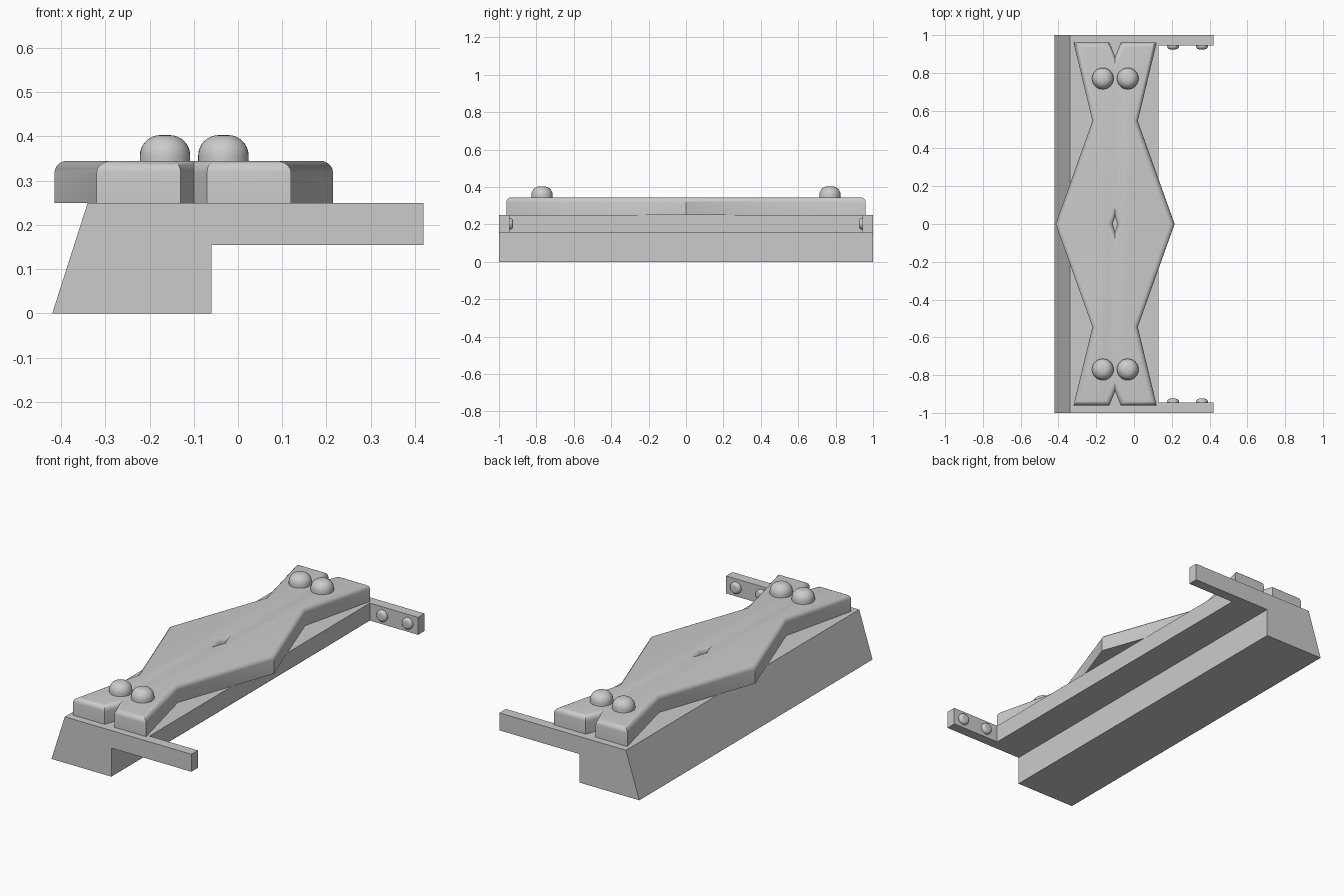
import bpy, bmesh, math
from mathutils import Vector, Matrix

if "Cube" in bpy.data.objects:
    bpy.data.objects.remove(bpy.data.objects["Cube"])

def finish(bm, name, smooth=False):
    bmesh.ops.recalc_face_normals(bm, faces=bm.faces)
    me = bpy.data.meshes.new(name)
    bm.to_mesh(me)
    bm.free()
    ob = bpy.data.objects.new(name, me)
    bpy.context.collection.objects.link(ob)
    bpy.ops.object.select_all(action='DESELECT')
    ob.select_set(True)
    bpy.context.view_layer.objects.active = ob
    if smooth:
        bpy.ops.object.shade_smooth_by_angle(angle=math.radians(35))
    return ob

def prism(name, pts, offset):
    bm = bmesh.new()
    f = bm.faces.new([bm.verts.new(p) for p in pts])
    r = bmesh.ops.extrude_face_region(bm, geom=[f], use_keep_orig=True)
    bmesh.ops.translate(bm, vec=offset, verts=[v for v in r['geom'] if isinstance(v, bmesh.types.BMVert)])
    return finish(bm, name)

# Base: stepped profile with sloped back, slot cut out to leave two end arms
profile = [(-.42, 0), (-.06, 0), (-.06, .155), (.42, .155), (.42, .25), (-.34, .25)]
base = prism("base", [(x, -1, z) for x, z in profile], (0, 2, 0))
cutter = prism("slot_cutter", [(.13, -.945, .1), (.6, -.945, .1), (.6, .945, .1), (.13, .945, .1)], (0, 0, .3))
cutter.hide_render = True
mod = base.modifiers.new("slot", 'BOOLEAN')
mod.object = cutter
mod.operation = 'DIFFERENCE'
mod.solver = 'EXACT'
bpy.ops.object.select_all(action='DESELECT')
bpy.context.view_layer.objects.active = base
base.select_set(True)
bpy.ops.object.modifier_apply(modifier=mod.name)
bpy.data.objects.remove(cutter)

# Cross plate: mirrored half outline with end notches and centre slit
CX, Z0, Z1 = -.1, .25, .345
quarter = [(0, .885), (.03, .96), (.22, .96), (.12, .545)]
half = quarter + [(.315, 0)] + [(x, -y) for x, y in reversed(quarter)]
half += [(0, -.04), (.0135, 0), (0, .04)]
bm = bmesh.new()
for s in (1, -1):
    ring = [bm.verts.new((CX + s * x, y, Z0)) for x, y in half]
    bm.faces.new(ring if s > 0 else ring[::-1])
bmesh.ops.remove_doubles(bm, verts=bm.verts, dist=1e-5)
r = bmesh.ops.extrude_face_region(bm, geom=bm.faces[:], use_keep_orig=True)
bmesh.ops.translate(bm, vec=(0, 0, Z1 - Z0), verts=[v for v in r['geom'] if isinstance(v, bmesh.types.BMVert)])
bmesh.ops.recalc_face_normals(bm, faces=bm.faces)
rim = [e for e in bm.edges if all(v.co.z > Z1 - .001 for v in e.verts)
       and any(abs(f.normal.z) < .5 for f in e.link_faces)]
bmesh.ops.bevel(bm, geom=rim, offset=.027, offset_type='OFFSET', segments=5, profile=.5, affect='EDGES')
finish(bm, "cross_plate", True)

# Domed studs: lathed profile placed along a direction
def stud(name, loc, direction, r, h):
    n, k = 32, 8
    rr = h * .8
    pts = [(r, -.004), (r, h - rr)]
    pts += [(r - rr + rr * math.cos(a), h - rr + rr * math.sin(a))
            for a in (i * math.pi / 2 / k for i in range(1, k + 1))]
    bm = bmesh.new()
    rings = [[bm.verts.new((x * math.cos(2 * math.pi * i / n), x * math.sin(2 * math.pi * i / n), z))
              for i in range(n)] for x, z in pts]
    for a, b in zip(rings, rings[1:]):
        for i in range(n):
            j = (i + 1) % n
            bm.faces.new((a[i], a[j], b[j], b[i]))
    bm.faces.new(rings[0][::-1])
    bm.faces.new(rings[-1])
    rot = Vector((0, 0, 1)).rotation_difference(Vector(direction)).to_matrix().to_4x4()
    bm.transform(Matrix.Translation(loc) @ rot)
    finish(bm, name, True)

for s, end in ((-1, "front"), (1, "back")):
    for i, x in enumerate((-.165, -.033)):
        stud(f"{end}_plate_stud_{i}", (x, s * .77, Z1), (0, 0, 1), .057, .058)
    for i, x in enumerate((.207, .36)):
        stud(f"{end}_arm_stud_{i}", (x, s * .945, .203), (0, -s, 0), .031, .02)
